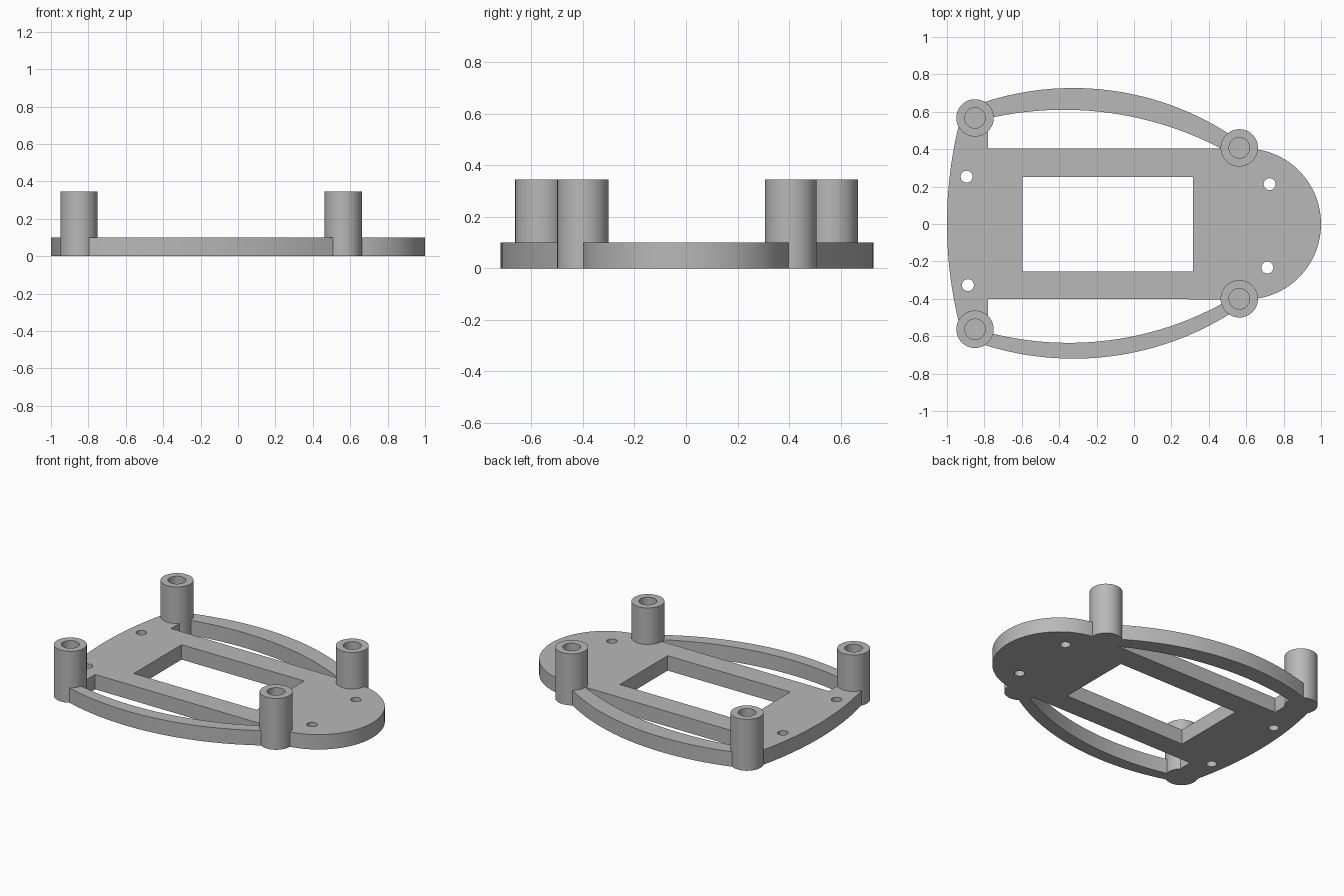
import bpy, bmesh, math
from mathutils import Vector

if "Cube" in bpy.data.objects:
    bpy.data.objects.remove(bpy.data.objects["Cube"])

PLATE_H, POST_H = 0.1, 0.345

grey = bpy.data.materials.new("plain grey")
grey.diffuse_color = (0.48, 0.48, 0.48, 1)
grey.use_nodes = True
grey.node_tree.nodes["Principled BSDF"].inputs["Base Color"].default_value = grey.diffuse_color


def finish(bm, name):
    bmesh.ops.recalc_face_normals(bm, faces=bm.faces[:])
    mesh = bpy.data.meshes.new(name)
    bm.to_mesh(mesh)
    bm.free()
    mesh.materials.append(grey)
    ob = bpy.data.objects.new(name, mesh)
    bpy.context.collection.objects.link(ob)
    bpy.ops.object.select_all(action='DESELECT')
    ob.select_set(True)
    bpy.context.view_layer.objects.active = ob
    bpy.ops.object.shade_smooth_by_angle(angle=math.radians(30))
    return ob


def slab(name, loops):
    """Solid plate from an outline followed by hole outlines."""
    bm = bmesh.new()
    caps = ([], [])
    for pts in loops:
        rings = [[bm.verts.new((x, y, z)) for x, y in pts] for z in (0, PLATE_H)]
        n = len(pts)
        for ring, edges in zip(rings, caps):
            edges += [bm.edges.new((ring[i], ring[(i + 1) % n])) for i in range(n)]
        lo, hi = rings
        for i in range(n):
            j = (i + 1) % n
            bm.faces.new((lo[i], lo[j], hi[j], hi[i]))
    for edges in caps:
        bmesh.ops.triangle_fill(bm, edges=edges, use_beauty=True)
    return finish(bm, name)


def circle(cx, cy, r, n=24):
    return [(cx + r * math.cos(2 * math.pi * i / n),
             cy + r * math.sin(2 * math.pi * i / n)) for i in range(n)]


def arc(a, m, b, n=24):
    """Circular arc from a through m to b."""
    a, m, b = Vector(a), Vector(m), Vector(b)
    d = 2 * (a.x * (m.y - b.y) + m.x * (b.y - a.y) + b.x * (a.y - m.y))
    aa, mm, bb = a.dot(a), m.dot(m), b.dot(b)
    cx = (aa * (m.y - b.y) + mm * (b.y - a.y) + bb * (a.y - m.y)) / d
    cy = (aa * (b.x - m.x) + mm * (a.x - b.x) + bb * (m.x - a.x)) / d
    r = math.hypot(a.x - cx, a.y - cy)
    t0 = math.atan2(a.y - cy, a.x - cx)
    t1 = math.atan2(b.y - cy, b.x - cx)
    sweep = (t1 - t0 + math.pi) % (2 * math.pi) - math.pi
    return [(cx + r * math.cos(t0 + sweep * i / n),
             cy + r * math.sin(t0 + sweep * i / n)) for i in range(n + 1)]


def post(name, x, y, r=0.1, bore=0.055, floor=0.11, n=48):
    """Standoff with a blind bore."""
    bm = bmesh.new()
    rings = [[bm.verts.new((px, py, z)) for px, py in circle(x, y, rad, n)]
             for rad, z in ((r, 0), (r, POST_H), (bore, POST_H), (bore, floor))]
    for p, q in zip(rings, rings[1:]):
        for i in range(n):
            j = (i + 1) % n
            bm.faces.new((p[i], p[j], q[j], q[i]))
    bm.faces.new(rings[0])
    bm.faces.new(rings[-1])
    return finish(bm, name)


# Base plate: round nose, straight sides, wide bowed tail
nose = [(0.6 + 0.4 * math.cos(t), 0.403 * math.sin(t))
        for t in (math.radians(-90 + 180 * i / 48) for i in range(49))]
tail = arc((-0.927, 0.567), (-1, 0), (-0.927, -0.563), 24)
outline = nose + [(-0.78, 0.405), (-0.78, 0.567)] + tail + [(-0.78, -0.563), (-0.78, -0.4)]
window = [(-0.595, -0.255), (0.315, -0.255), (0.315, 0.252), (-0.595, 0.252)]
screw_holes = [circle(x, y, 0.032) for x, y in
               ((-0.895, 0.253), (-0.888, -0.327), (0.725, 0.213), (0.713, -0.233))]
slab("base_plate", [outline, window] + screw_holes)

# Curved side arms between the posts
slab("back_arm", [arc((-0.85, 0.635), (-0.31, 0.727), (0.56, 0.447))
                  + arc((-0.8, 0.56), (-0.33, 0.61), (0.5, 0.385))[::-1]])
slab("front_arm", [arc((-0.85, -0.63), (-0.31, -0.72), (0.56, -0.45))
                   + arc((-0.8, -0.575), (-0.31, -0.635), (0.5, -0.41))[::-1]])

# Four standoff posts
for name, x, y in (("tail_post_back", -0.85, 0.567), ("tail_post_front", -0.85, -0.563),
                   ("nose_post_back", 0.563, 0.407), ("nose_post_front", 0.563, -0.4)):
    post(name, x, y)
